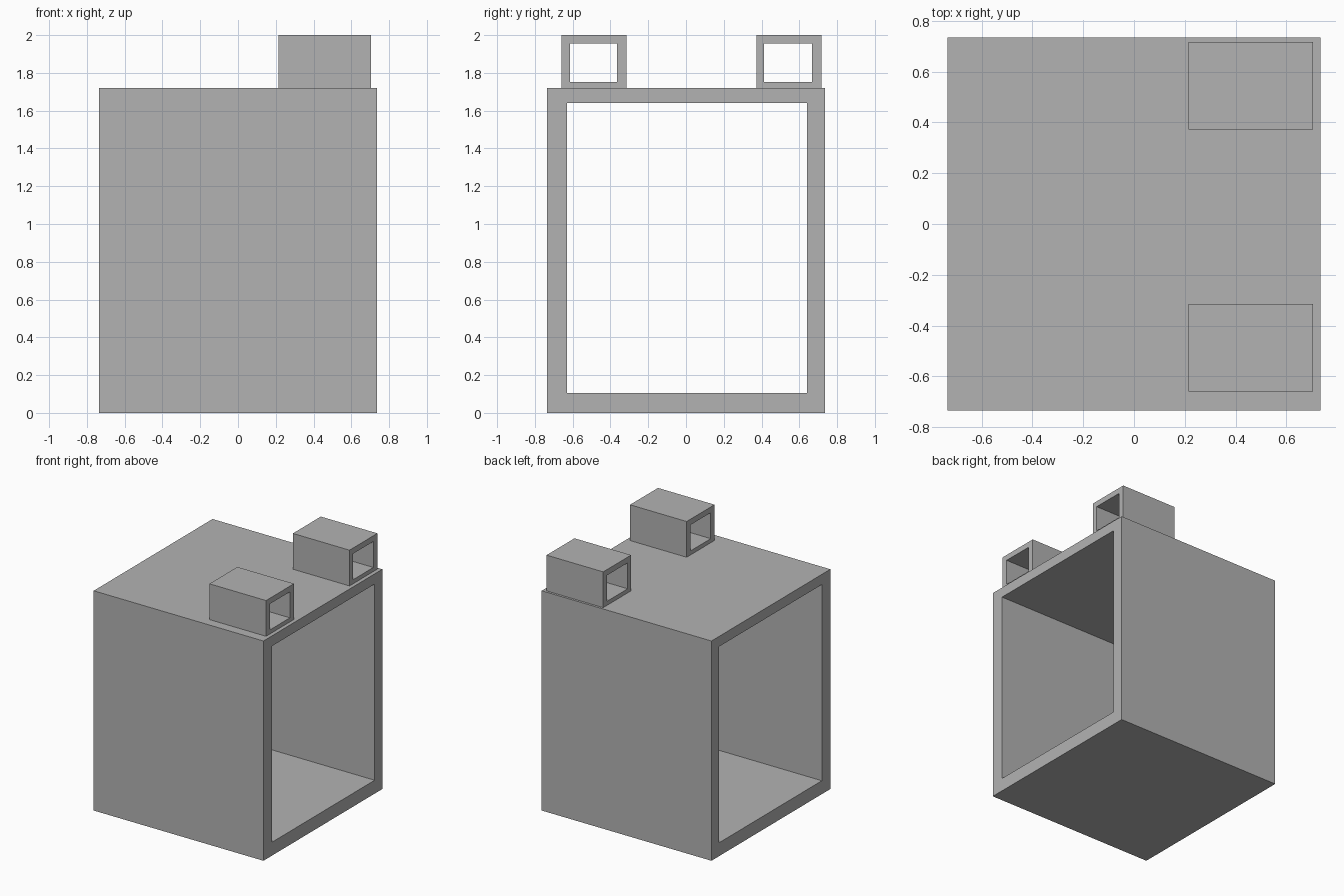
import bpy
import bmesh

cube = bpy.data.objects.get("Cube")
if cube:
    bpy.data.objects.remove(cube, do_unlink=True)

# Single plain grey
GREY = (0.45, 0.45, 0.45, 1)
grey = bpy.data.materials.new("plain_grey")
grey.use_nodes = True
grey.diffuse_color = GREY
grey.node_tree.nodes["Principled BSDF"].inputs["Base Color"].default_value = GREY


def rectangle(bm, x, y0, y1, z0, z1):
    """Four corners of a rectangle facing along x."""
    return [bm.verts.new((x, y, z)) for y, z in ((y0, z0), (y1, z0), (y1, z1), (y0, z1))]


def box_tube(name, x_range, outer, inner):
    """Rectangular tube open at both x ends; outer and inner are y0, y1, z0, z1."""
    bm = bmesh.new()
    loops = [rectangle(bm, x, *size) for size in (outer, inner) for x in x_range]
    back_out, front_out, back_in, front_in = loops
    # Outer walls, front rim, inner walls, back rim
    ring = (back_out, front_out, front_in, back_in)
    for a, b in zip(ring, ring[1:] + ring[:1]):
        for i in range(4):
            j = (i + 1) % 4
            bm.faces.new((a[i], a[j], b[j], b[i]))
    bmesh.ops.recalc_face_normals(bm, faces=bm.faces)
    mesh = bpy.data.meshes.new(name)
    bm.to_mesh(mesh)
    bm.free()
    mesh.materials.append(grey)
    obj = bpy.data.objects.new(name, mesh)
    bpy.context.collection.objects.link(obj)
    return obj


# Large open housing
box_tube("housing", (-0.735, 0.735), (-0.735, 0.735, 0, 1.72), (-0.63, 0.64, 0.105, 1.64))

# Two small open tubes on the roof
TUBE_X = (0.215, 0.705)
box_tube("front_roof_tube", TUBE_X, (-0.66, -0.315, 1.72, 2), (-0.613, -0.365, 1.752, 1.955))
box_tube("back_roof_tube", TUBE_X, (0.372, 0.717, 1.72, 2), (0.414, 0.667, 1.752, 1.955))
